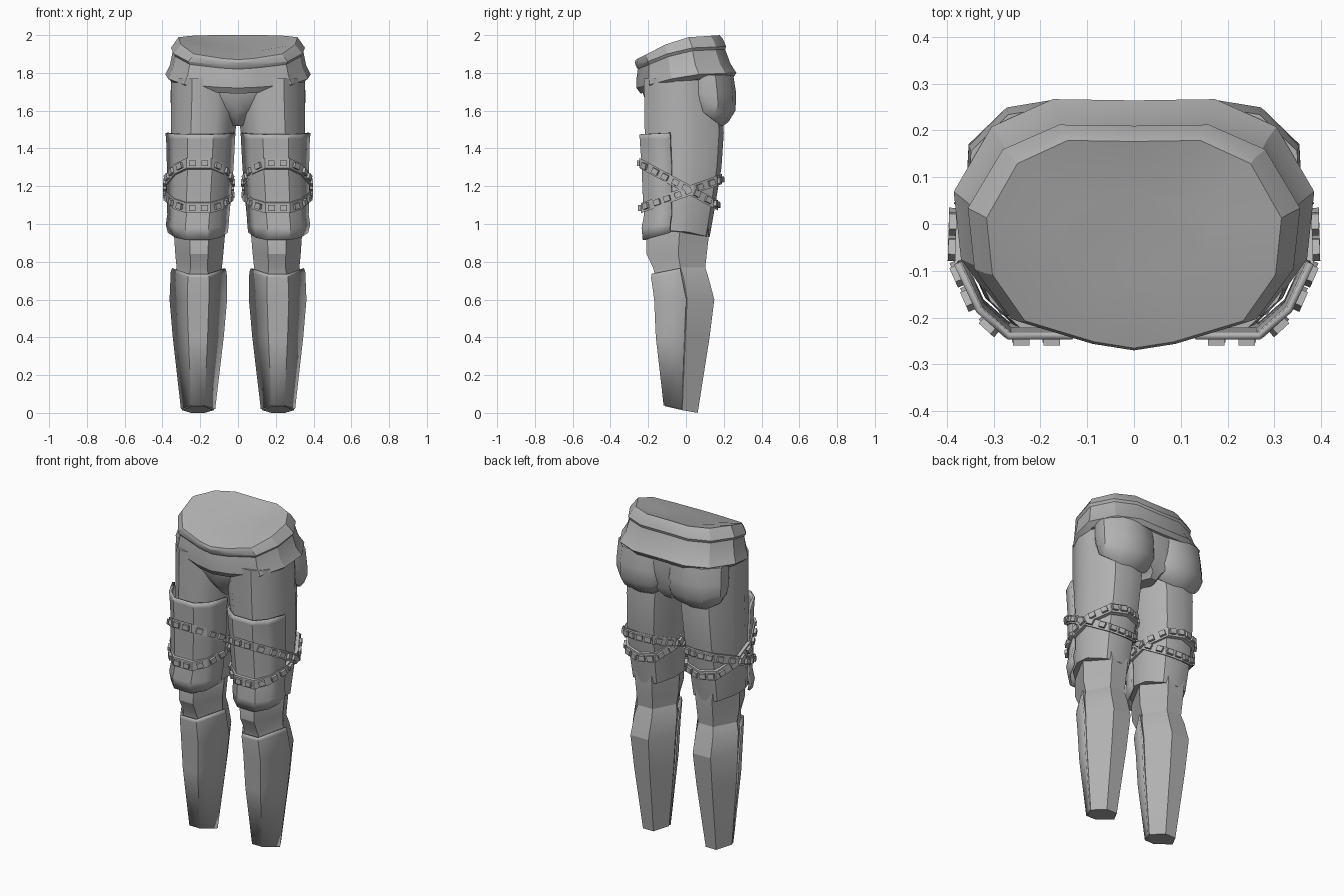
import bpy, bmesh, math
from mathutils import Vector, Matrix

cube = bpy.data.objects.get("Cube")
if cube:
    bpy.data.objects.remove(cube, do_unlink=True)

grey = bpy.data.materials.new("plain grey")
grey.use_nodes = True
grey.diffuse_color = (0.45, 0.45, 0.45, 1)
grey.node_tree.nodes["Principled BSDF"].inputs["Base Color"].default_value = (0.45, 0.45, 0.45, 1)

# Cross-sections in a unit square, running outer side, front, inner side, back
HALF_WAIST = [(0, -1), (.27, -.94), (.74, -.74), (.96, -.3), (1, .24), (.79, .76), (.45, .98), (0, .97)]
WAIST = HALF_WAIST + [(-x, y) for x, y in HALF_WAIST[-2:0:-1]]
THIGH = [(.98, .3), (1, -.22), (.74, -.72), (.38, -1), (-.36, -1), (-.74, -.74),
         (-1, -.2), (-.95, .35), (-.55, .88), (0, 1), (.55, .88)]
CALF = [(1, .05), (.38, -1), (-.36, -1), (-1, .05), (-.42, 1), (.42, 1)]


def ring(shape, x0, x1, front, back, zf, zs=None, zb=None):
    """Fit a cross-section to a box; heights given at front, sides and back."""
    zs = zf if zs is None else zs
    zb = zs if zb is None else zb
    pts = []
    for u, v in shape:
        z = zs + (zf - zs) * max(-v, 0) + (zb - zs) * max(v, 0)
        pts.append(Vector(((x0 + x1) / 2 + u * (x1 - x0) / 2,
                           (front + back) / 2 + v * (back - front) / 2, z)))
    return pts


def finish(name, bm, mirror=False, thick=0, angle=35):
    bmesh.ops.recalc_face_normals(bm, faces=bm.faces)
    mesh = bpy.data.meshes.new(name)
    bm.to_mesh(mesh)
    bm.free()
    mesh.materials.append(grey)
    obj = bpy.data.objects.new(name, mesh)
    bpy.context.collection.objects.link(obj)
    bpy.ops.object.select_all(action='DESELECT')
    obj.select_set(True)
    bpy.context.view_layer.objects.active = obj
    bpy.ops.object.shade_smooth_by_angle(angle=math.radians(angle))
    if thick:
        mod = obj.modifiers.new("thickness", 'SOLIDIFY')
        mod.thickness = thick
        mod.offset = 0
    if mirror:
        mod = obj.modifiers.new("other side", 'MIRROR')
        mod.use_mirror_merge = False
    return obj


def loft(name, rings, closed=True, caps=True, **kw):
    bm = bmesh.new()
    rows = [[bm.verts.new(p) for p in r] for r in rings]
    n = len(rows[0])
    for a, b in zip(rows, rows[1:]):
        for i in range(n if closed else n - 1):
            j = (i + 1) % n
            bm.faces.new((a[i], a[j], b[j], b[i]))
    if caps and closed:
        bm.faces.new(rows[0])
        bm.faces.new(rows[-1])
    return finish(name, bm, **kw)


# Rolled waistband, closed on top by a shallow dished panel
waist = [(.16, -.15, .07, 1.91, 1.94, 1.96), (.315, -.265, .183, 1.87, 1.985, 2.0),
         (.33, -.27, .20, 1.855, 1.965, 1.98), (.355, -.265, .217, 1.835, 1.93, 1.94),
         (.345, -.255, .212, 1.82, 1.915, 1.925), (.36, -.262, .24, 1.77, 1.84, 1.85),
         (.385, -.262, .272, 1.72, 1.79, 1.80), (.355, -.24, .255, 1.69, 1.765, 1.775)]
loft("waistband", [ring(WAIST, -w, w, *r) for w, *r in waist], angle=25)

# Pelvis core narrowing to the crotch
core = [(.345, -.235, .24, 1.78), (.33, -.228, .24, 1.69), (.17, -.19, .22, 1.6),
        (.06, -.16, .2, 1.55), (.045, -.12, .17, 1.52)]
loft("pelvis", [ring(WAIST, -w, w, *r) for w, *r in core])

# Seat lobes
seat = [(-.02, .352, -.02, .25, 1.79), (-.02, .357, -.02, .266, 1.69), (-.015, .357, 0, .262, 1.66, 1.64, 1.6),
        (.0, .345, .02, .225, 1.64, 1.6, 1.54), (.03, .33, .03, .19, 1.63, 1.58, 1.515)]
loft("seat", [ring(THIGH, *r) for r in seat], mirror=True, angle=40)

# Thighs
thigh = [(-.005, .354, -.222, .19, 1.77), (0, .356, -.22, .195, 1.6), (.015, .356, -.218, .2, 1.48),
         (.03, .36, -.215, .188, 1.3), (.05, .36, -.205, .155, 1.1), (.06, .35, -.2, .125, .94, .97, .93)]
loft("thigh", [ring(THIGH, *r) for r in thigh], mirror=True, angle=40)

# Knees and calves
calf = [(.07, .345, -.19, .12, 1.0), (.07, .338, -.208, .12, .93), (.078, .332, -.208, .11, .84),
        (.085, .325, -.175, .102, .77), (.07, .345, -.16, .118, .72), (.067, .355, -.152, .15, .6),
        (.085, .338, -.145, .125, .4), (.128, .297, -.11, .062, .035, .015, 0)]
loft("lower_leg", [ring(CALF, *r) for r in calf], mirror=True, angle=20)

# Shin plates over the front of the calf
shin = [(.072, .345, -.178, .106, .735, .765), (.064, .352, -.18, .11, .715, .745),
        (.062, .358, -.164, .15, .6), (.08, .341, -.155, .125, .4), (.125, .298, -.114, .062, .04, .02)]
loft("shin_plate", [ring(CALF, *r)[:4] for r in shin], closed=False, thick=.01, mirror=True, angle=20)

# Thigh guards wrapping the front, flared above the knee
guard = [(.02, .378, -.24, .16, 1.475, 1.485), (.022, .374, -.238, .16, 1.45), (.03, .37, -.228, .16, 1.3),
         (.042, .372, -.222, .15, 1.15), (.052, .368, -.215, .14, 1.05),
         (.056, .376, -.228, .14, .98, 1.0), (.06, .365, -.222, .13, .915, .965)]
loft("thigh_guard", [ring(THIGH, *r)[1:7] for r in guard], closed=False, thick=.014, mirror=True)


def strap(name, x0, x1, front, back, level, slope):
    """A tilted band around the thigh with a row of square studs."""
    def row(grow, dz):
        pts = ring(THIGH, x0 - grow, x1 + grow, front - grow, back + grow, 0)
        return [Vector((p.x, p.y, level + slope * p.y + dz)) for p in pts]
    loft(name + "_band", [row(-.02, -.027), row(0, -.027), row(0, .027), row(-.02, .027)],
         caps=False, mirror=True, angle=25)
    bm = bmesh.new()
    path = row(0, 0)
    for a, b in zip(path, path[1:] + path[:1]):
        along = b - a
        out = Vector((-along.y, along.x, 0)).normalized()
        tangent = along.normalized()
        up = out.cross(tangent)
        frame = Matrix((tangent, out, up)).transposed().to_4x4()
        count = max(1, round(along.length / .066))
        for k in range(count):
            spot = a + along * ((k + .5) / count) + out * .004
            bmesh.ops.create_cube(bm, matrix=Matrix.Translation(spot) @ frame
                                  @ Matrix.Diagonal((.036, .022, .03, 1)))
    finish(name + "_studs", bm, mirror=True)


# Two straps crossing at the outer side of each thigh
strap("falling_strap", .03, .383, -.245, .17, 1.19, -.54)
strap("rising_strap", .033, .383, -.238, .19, 1.17, .36)
